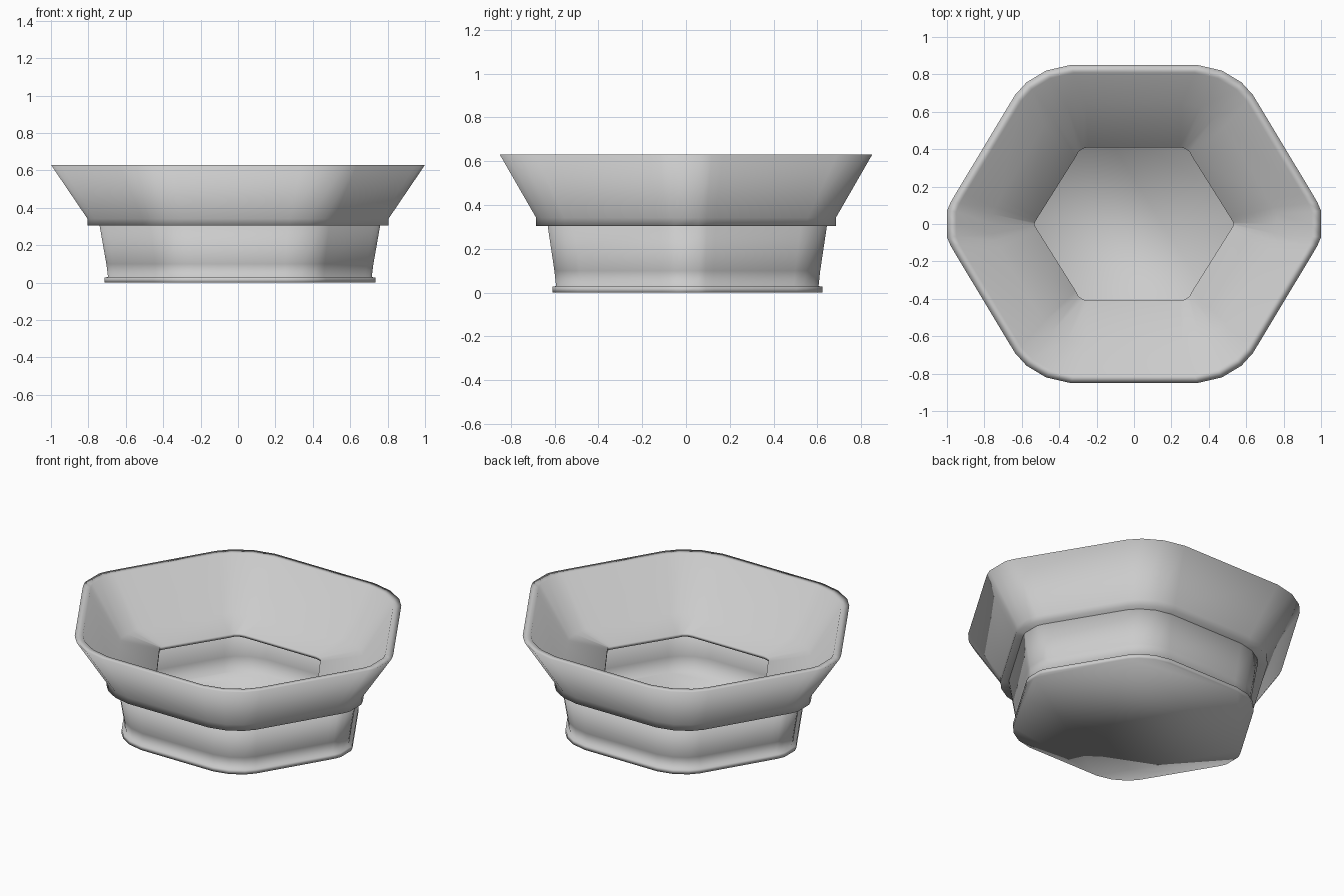
import bpy, bmesh, math

if "Cube" in bpy.data.objects:
    bpy.data.objects.remove(bpy.data.objects["Cube"])

# Quarter outlines (x+, y+), mirrored into full loops
RIM = [(1, 0), (1, .07), (.98, .117), (.95, .168), (.636, .69),
       (.575, .757), (.47, .82), (.34, .85)]
HOLE = [(.533, 0), (.53, .008), (.525, .018), (.515, .035), (.312, .358),
        (.297, .386), (.273, .404), (.245, .41)]


def full(quarter):
    a = quarter + [(-x, y) for x, y in reversed(quarter)]
    # drop the duplicate points where the halves meet on the x axis
    return a + [(-x, -y) for x, y in reversed(a[1:-1])][::-1]


def ring(quarter, s, z):
    return [(x * s, y * s, z) for x, y in full(quarter)]


def loft(name, rings, closed, offset=(0, 0, 0)):
    bm = bmesh.new()
    loops = [[bm.verts.new(p) for p in r] for r in rings]
    pairs = list(zip(loops, loops[1:]))
    if closed:
        pairs.append((loops[-1], loops[0]))
    else:
        bm.faces.new(loops[0])
        bm.faces.new(loops[-1])
    for a, b in pairs:
        n = len(a)
        for i in range(n):
            j = (i + 1) % n
            bm.faces.new((a[i], a[j], b[j], b[i]))
    bmesh.ops.recalc_face_normals(bm, faces=bm.faces)
    me = bpy.data.meshes.new(name)
    bm.to_mesh(me)
    bm.free()
    ob = bpy.data.objects.new(name, me)
    bpy.context.collection.objects.link(ob)
    ob.location = offset
    bpy.ops.object.select_all(action='DESELECT')
    ob.select_set(True)
    bpy.context.view_layer.objects.active = ob
    bpy.ops.object.shade_smooth_by_angle(angle=math.radians(130))
    return ob


# Flared upper bowl: band, outer flare, rim, inner wall, ledge with opening
loft("flared_bowl", [ring(RIM, .805, .305), ring(RIM, .805, .342),
                     ring(RIM, 1, .63), ring(RIM, .95, .63),
                     ring(RIM, .76, .345), ring(HOLE, 1, .325),
                     ring(HOLE, 1, .305)], True)

# Thin lower cup with foot flange and a floor
loft("lower_cup", [ring(RIM, .725, 0), ring(RIM, .725, .027),
                   ring(RIM, .705, .03), ring(RIM, .714, .1),
                   ring(RIM, .75, .305), ring(RIM, .74, .305),
                   ring(RIM, .704, .1), ring(RIM, .697, .008)], False,
     (.01, .006, 0))
